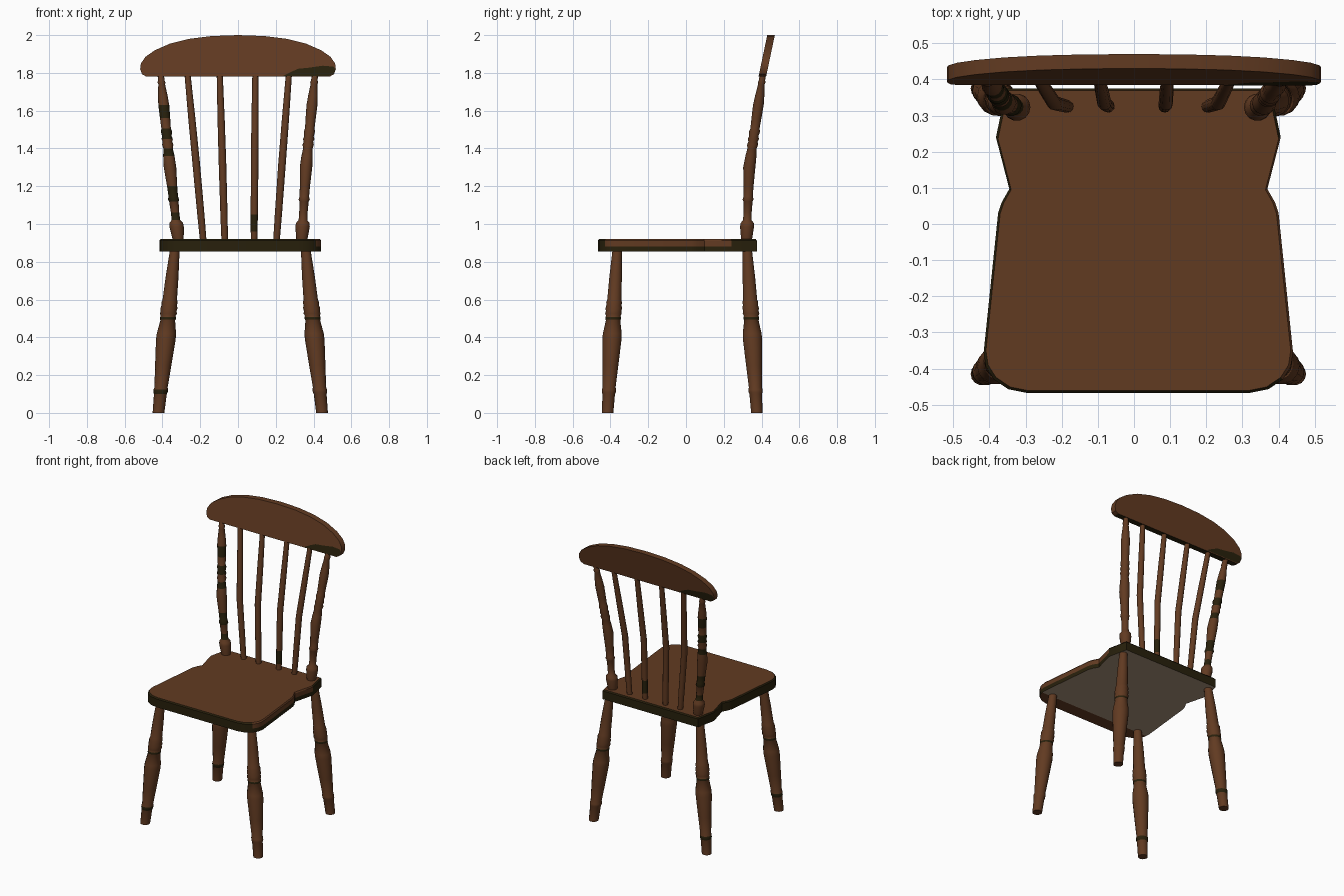
import bpy, bmesh, math
from mathutils import Vector

if "Cube" in bpy.data.objects:
    bpy.data.objects.remove(bpy.data.objects["Cube"])


def material(name, rgb):
    m = bpy.data.materials.new(name)
    m.diffuse_color = (*rgb, 1)
    m.use_nodes = True
    m.node_tree.nodes["Principled BSDF"].inputs["Base Color"].default_value = m.diffuse_color
    return m


MATS = [material("brown wood", (0.121, 0.043, 0.0155)),
        material("dark worn wood", (0.021, 0.0145, 0.0035)),
        material("pale underside", (0.40, 0.29, 0.20))]
BROWN, DARK, PALE = 0, 1, 2


def finish(name, bm, angle=35):
    bmesh.ops.recalc_face_normals(bm, faces=bm.faces)
    me = bpy.data.meshes.new(name)
    bm.to_mesh(me)
    bm.free()
    for m in MATS:
        me.materials.append(m)
    me.polygons.foreach_set("use_smooth", [True] * len(me.polygons))
    me.set_sharp_from_angle(angle=math.radians(angle))
    ob = bpy.data.objects.new(name, me)
    bpy.context.collection.objects.link(ob)
    return ob


def bridge(bm, a, b, mat=BROWN):
    n = len(a)
    for i in range(n):
        f = bm.faces.new((a[i], a[(i + 1) % n], b[(i + 1) % n], b[i]))
        f.material_index = mat


def on_path(path, z):
    """Point of a bottom-to-top path at height z."""
    for p, q in zip(path, path[1:]):
        if z <= q[2] or q is path[-1]:
            return Vector(p).lerp(Vector(q), (z - p[2]) / (q[2] - p[2]))


def turned(name, path, profile, bands=(), sides=14):
    """Turned piece: (z, radius) profile swept along a path, dark in bands."""
    bm = bmesh.new()
    rings = []
    for z, r in profile:
        c = on_path(path, z)
        rings.append([bm.verts.new((c.x + r * math.cos(t), c.y + r * math.sin(t), z))
                      for t in (2 * math.pi * i / sides for i in range(sides))])
    for k in range(len(rings) - 1):
        mid = (profile[k][0] + profile[k + 1][0]) / 2
        bridge(bm, rings[k], rings[k + 1],
               DARK if any(a < mid < b for a, b in bands) else BROWN)
    bm.faces.new(rings[0])
    bm.faces.new(rings[-1])
    finish(name, bm, 75)


# Seat: waisted board
CX = 0.012
half = [(0.31, -0.467), (0.36, -0.457), (0.40, -0.43), (0.422, -0.395), (0.428, -0.355),
        (0.388, 0.03), (0.378, 0.06), (0.357, 0.097), (0.394, 0.24), (0.375, 0.33), (0.365, 0.375)]
outline = half + [(-x, y) for x, y in reversed(half)]
bm = bmesh.new()
rings = []
for z, s in [(0.92, 0.985), (0.912, 1), (0.882, 1), (0.855, 1)]:
    rings.append([bm.verts.new((CX + x * s, -0.045 + (y + 0.045) * s, z)) for x, y in outline])
for k in range(3):
    bridge(bm, rings[k], rings[k + 1], DARK)
bm.faces.new(rings[0]).material_index = BROWN
bottom = bm.faces.new(rings[-1])
# pale underside with a brown strip along the front
bmesh.ops.bisect_plane(bm, geom=[bottom] + list(bottom.edges) + list(bottom.verts),
                       plane_co=(0, -0.375, 0), plane_no=(0, 1, 0))
for f in bm.faces:
    c = f.calc_center_median()
    if c.z < 0.856:
        f.material_index = PALE if c.y > -0.375 else BROWN
    # worn brown patch on the right edge
    elif c.x > 0.3 and 0.882 < c.z < 0.919 and -0.42 < c.y < 0.2:
        f.material_index = BROWN
finish("seat", bm, 30)

# Legs
leg_profile = [(0, 0.031), (0.10, 0.034), (0.11, 0.038), (0.125, 0.038), (0.135, 0.035),
               (0.25, 0.043), (0.39, 0.052), (0.42, 0.051), (0.49, 0.039), (0.495, 0.042),
               (0.508, 0.042), (0.513, 0.039), (0.525, 0.045), (0.54, 0.042), (0.555, 0.045),
               (0.57, 0.041), (0.585, 0.043), (0.60, 0.038), (0.72, 0.034), (0.854, 0.026)]
for side, sx in (("left", -1), ("right", 1)):
    for row, y0, y1 in (("front", -0.415, -0.362), ("back", 0.375, 0.322)):
        bands = [(0.494, 0.509)] + ([(0.105, 0.13)] if sx < 0 else [])
        turned(f"{row}_{side}_leg",
               [(CX + sx * 0.433, y0, 0), (CX + sx * 0.343, y1, 0.90)], leg_profile, bands)

# Back posts
post_profile = [(0.90, 0.027), (0.93, 0.031), (0.985, 0.038), (1.005, 0.036), (1.02, 0.023),
                (1.06, 0.022), (1.12, 0.025), (1.13, 0.030), (1.145, 0.025), (1.20, 0.027),
                (1.30, 0.033), (1.36, 0.030), (1.40, 0.025), (1.42, 0.030), (1.435, 0.025),
                (1.45, 0.030), (1.465, 0.025), (1.49, 0.030), (1.505, 0.025), (1.56, 0.027),
                (1.63, 0.029), (1.68, 0.025), (1.74, 0.018), (1.75, 0.021), (1.76, 0.017),
                (1.80, 0.017)]
turned("left_back_post", [(-0.315, 0.32, 0.90), (-0.36, 0.335, 1.30), (-0.41, 0.408, 1.80)],
       post_profile, [(1.02, 1.06), (1.12, 1.2), (1.36, 1.40), (1.45, 1.505), (1.56, 1.63)])
turned("right_back_post", [(0.337, 0.32, 0.90), (0.36, 0.335, 1.30), (0.408, 0.408, 1.80)],
       post_profile)

# Back spindles, the third one worn dark near the seat
spindles = [(-0.183, -0.268), (-0.07, -0.097), (0.085, 0.092), (0.203, 0.27)]
for i, (xb, xt) in enumerate(spindles):
    xm = xb + (xt - xb) * 0.45
    turned(f"back_spindle_{i + 1}",
           [(xb, 0.325, 0.90), (xm, 0.335, 1.32), (xt, 0.408, 1.80)],
           [(0.90, 0.017), (0.96, 0.018), (1.05, 0.019), (1.32, 0.020), (1.55, 0.019),
            (1.80, 0.016)], [(0.96, 1.05)] if i == 2 else [], sides=12)


# Top rail: leaning rounded board
def rail_y(z):
    return 0.384 + (z - 1.78) * 0.21


arc = [(0.485, 1.780), (0.508, 1.793), (0.518, 1.82), (0.514, 1.85), (0.49, 1.885), (0.44, 1.920),
       (0.36, 1.955), (0.26, 1.98), (0.14, 1.995), (0, 2.0)]
rail = arc + [(-x, z) for x, z in reversed(arc[:-1])]
THICK = 0.04
bm = bmesh.new()
front = [bm.verts.new((x, rail_y(z), z)) for x, z in rail]
back = [bm.verts.new((x, rail_y(z) + THICK, z)) for x, z in rail]
bridge(bm, front, back)
bm.faces.new(front)
bm.faces.new(back)
for f in bm.faces:  # dark bottom edge
    if f.calc_center_median().z < 1.785:
        f.material_index = DARK
finish("top_rail", bm, 40)

# Worn dark patches on the lower corner of the rail, one on each face
patch = [(0.24, 1.784), (0.484, 1.784), (0.507, 1.796), (0.516, 1.82), (0.505, 1.833),
         (0.45, 1.838), (0.38, 1.828), (0.32, 1.822), (0.28, 1.805)]
for name, sx, off in (("front_rail_patch", 1, -0.002), ("back_rail_patch", -1, THICK + 0.002)):
    bm = bmesh.new()
    bm.faces.new([bm.verts.new((sx * x, rail_y(z) + off, z)) for x, z in patch]).material_index = DARK
    ob = finish(name, bm)
    # face the patch outward
    if ob.data.polygons[0].normal.y * off < 0:
        ob.data.flip_normals()
